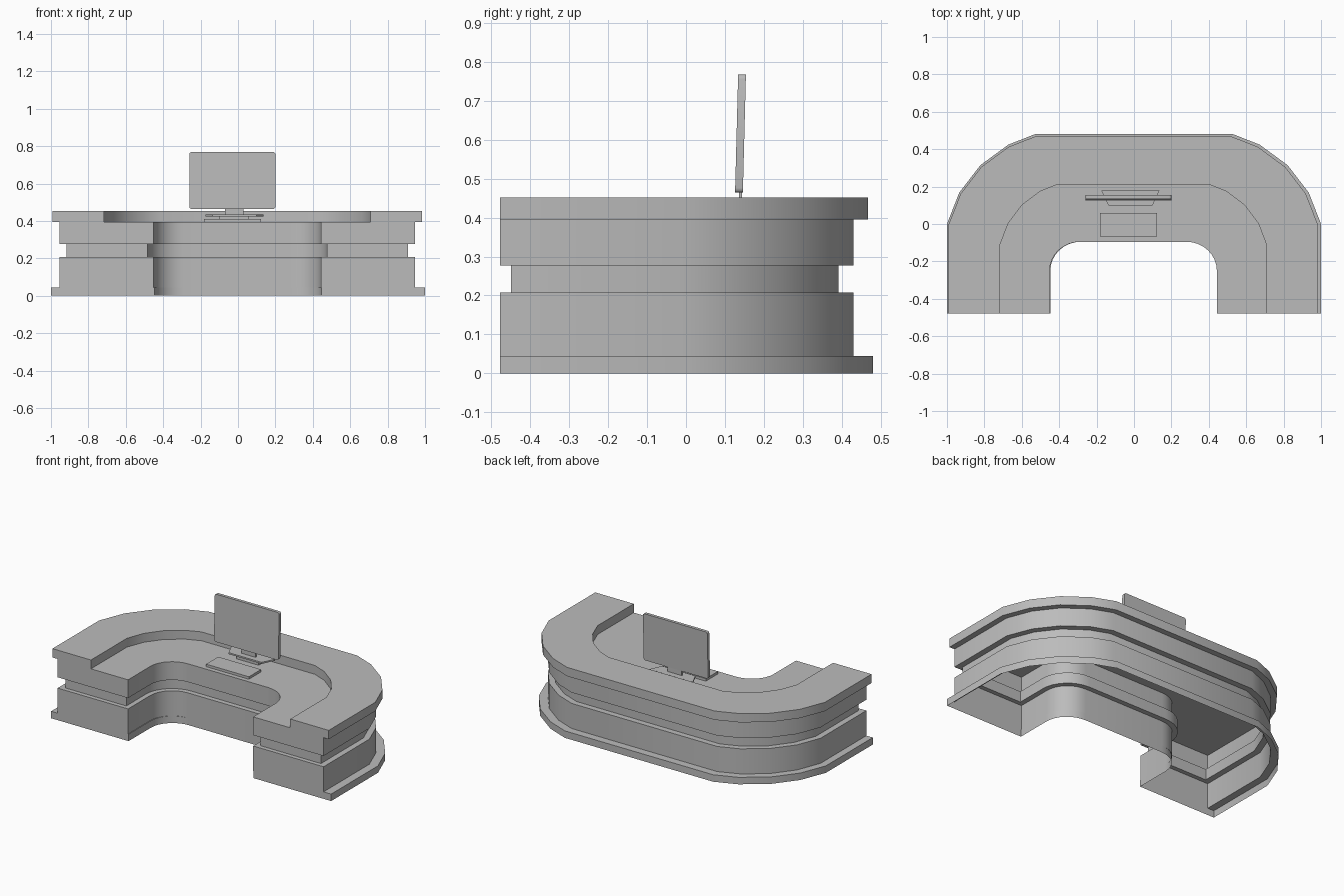
import bpy, bmesh
from math import sin, cos, pi, radians
from mathutils import Matrix, Vector

if "Cube" in bpy.data.objects:
    bpy.data.objects.remove(bpy.data.objects["Cube"])

# One plain grey for the whole desk
grey = bpy.data.materials.new("plain grey")
grey.use_nodes = True
grey.diffuse_color = (0.5, 0.5, 0.5, 1)
grey.node_tree.nodes["Principled BSDF"].inputs["Base Color"].default_value = (0.5, 0.5, 0.5, 1)

FLAT_ARC = [(1, 0), (0.86, 0.35), (0.62, 0.655), (0.3, 0.885), (0, 1)]
ROUND_ARC = [(cos(i * pi / 16), sin(i * pi / 16)) for i in range(9)]
FRONT = -0.478
SHIFT = -0.004


def finish(name, bm, smooth=True):
    bmesh.ops.recalc_face_normals(bm, faces=bm.faces)
    mesh = bpy.data.meshes.new(name)
    bm.to_mesh(mesh)
    bm.free()
    if smooth:
        mesh.shade_smooth()
        mesh.set_sharp_from_angle(angle=radians(30))
    mesh.materials.append(grey)
    obj = bpy.data.objects.new(name, mesh)
    bpy.context.collection.objects.link(obj)
    return obj


def bend(w, back, cx, cy, front, arc):
    """Open U-shaped path from the +x front tip round the back to the -x tip."""
    half = [(w, front)] + [(cx + (w - cx) * a, cy + (back - cy) * b) for a, b in arc]
    return half + [(-x, y) for x, y in reversed(half)]


def outer(inset, front=FRONT):
    return bend(1 - inset, 0.48 - inset, 0.53 - 0.2 * inset, -0.2 * inset, front, FLAT_ARC)


def kneehole(inset=0, front=FRONT):
    return bend(0.447 + inset, -0.095 + inset, 0.285, -0.25, front, ROUND_ARC)[::-1]


def loft(name, rings, bottom, shifts):
    """Stack closed outlines of equal length into walls and steps, capped on top."""
    bm = bmesh.new()
    loops = [[bm.verts.new((x + s, y, z)) for x, y in pts]
             for (pts, z), s in zip(rings, shifts)]
    for low, high in zip(loops, loops[1:]):
        for i in range(len(low)):
            j = (i + 1) % len(low)
            if low[i].co != high[i].co or low[j].co != high[j].co:
                corners = [low[i], low[j], high[j], high[i]]
                bm.faces.new(corners)
    bm.faces.new(loops[-1])
    if bottom:
        bm.faces.new(loops[0])
    # Weld the steps that share an edge
    bmesh.ops.remove_doubles(bm, verts=bm.verts, dist=0.0001)
    return finish(name, bm)


def block(name, low, high, radius=0, taper=0):
    """Box between two corners; radius rounds the corners seen from the front."""
    bm = bmesh.new()
    bmesh.ops.create_cube(bm, size=1)
    low, high = Vector(low), Vector(high)
    size = high - low
    bmesh.ops.transform(bm, verts=bm.verts, matrix=Matrix.Translation((low + high) / 2)
                        @ Matrix.Diagonal((*size, 1)))
    mid = (low + high) / 2
    for v in bm.verts:
        if taper and v.co.y < mid.y:
            v.co.x -= taper if v.co.x > mid.x else -taper
    if radius:
        edges = [e for e in bm.edges
                 if abs(e.verts[0].co.y - e.verts[1].co.y) > 0.9 * size.y]
        bmesh.ops.bevel(bm, geom=edges, offset=radius, segments=3, profile=0.5,
                        affect='EDGES')
    return finish(name, bm)


# Hollow desk body: plinth, lower wall, recessed band, upper wall and worktop
plinth = outer(0) + kneehole()
wall = outer(0.05) + kneehole()
band = outer(0.088, -0.45) + kneehole(0.032, -0.45)
loft("desk_body", [(plinth, 0), (plinth, 0.045), (wall, 0.045), (wall, 0.207),
                   (band, 0.207), (band, 0.277), (wall, 0.277), (wall, 0.395)],
     False, [0, 0] + [SHIFT] * 6)

# Raised counter running round the outside of the worktop
inside = bend(0.712, 0.212, 0.405, -0.11, FRONT, FLAT_ARC)[::-1]
counter = outer(0.013) + inside
loft("raised_counter", [(counter, 0.395), (counter, 0.452)], True, [SHIFT] * 2)

# Monitor on its stand
monitor = block("monitor", (-0.26, 0.130, 0.464), (0.2, 0.150, 0.768), 0.012)
for v in monitor.data.vertices:
    v.co.y += 0.026 * (v.co.z - 0.616)
block("monitor_neck", (-0.07, 0.136, 0.433), (0.03, 0.144, 0.475))
block("monitor_base", (-0.175, 0.10, 0.424), (0.137, 0.18, 0.434), taper=0.038)
block("monitor_foot", (-0.10, 0.125, 0.395), (0.06, 0.165, 0.424))

# Keyboard
block("keyboard", (-0.182, -0.066, 0.395), (0.124, 0.058, 0.411))
